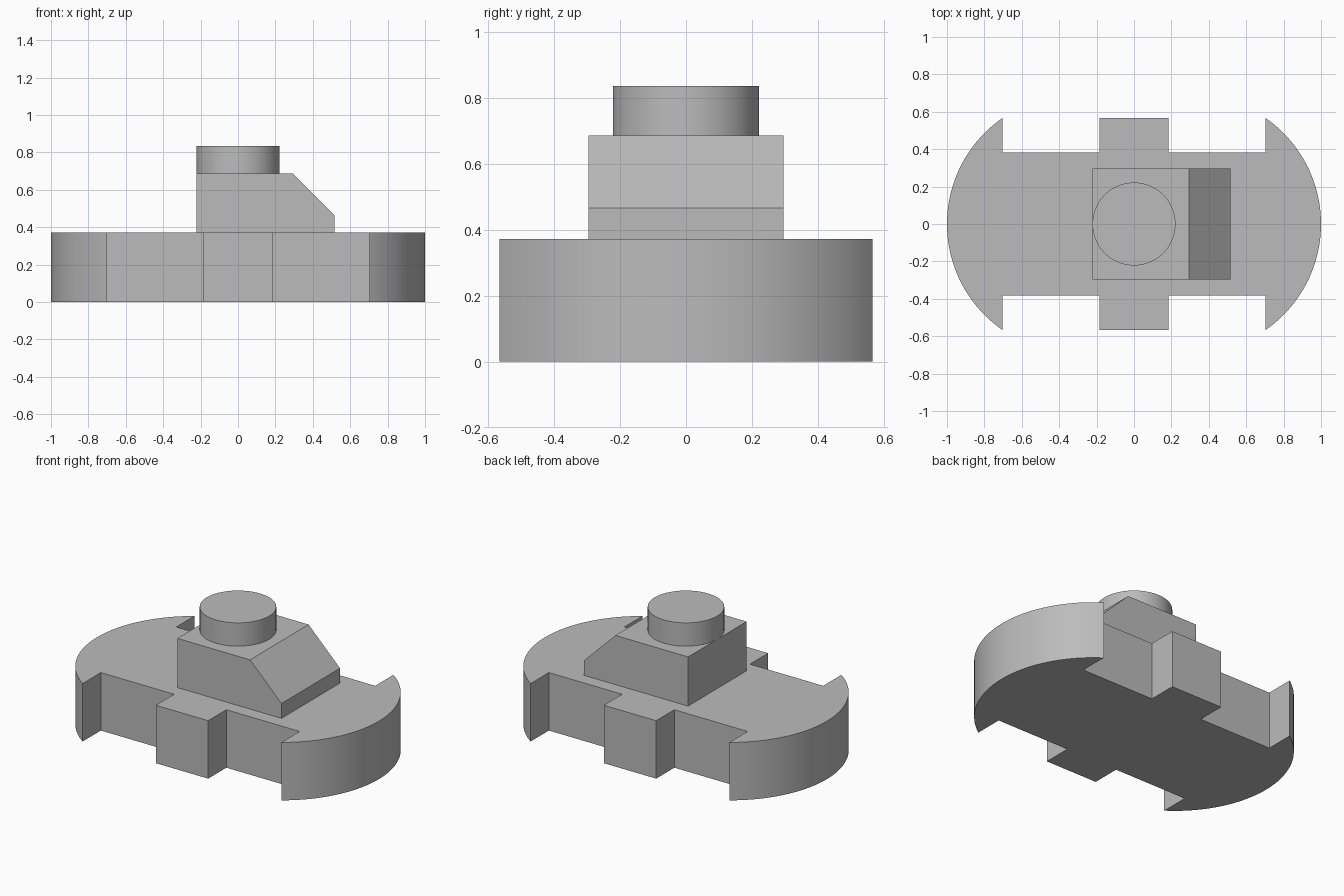
import bpy, bmesh, math

cube = bpy.data.objects.get("Cube")
if cube:
    bpy.data.objects.remove(cube, do_unlink=True)

grey = bpy.data.materials.new("plain grey")
grey.use_nodes = True
colour = (0.5, 0.5, 0.5, 1)
grey.diffuse_color = colour
grey.node_tree.nodes["Principled BSDF"].inputs["Base Color"].default_value = colour


def extrude(name, points, offset):
    """Extrude a closed 3D outline along an offset into a solid part."""
    bm = bmesh.new()
    face = bm.faces.new([bm.verts.new(p) for p in points])
    new = bmesh.ops.extrude_face_region(bm, geom=[face])["geom"]
    bmesh.ops.translate(bm, vec=offset, verts=[v for v in new if isinstance(v, bmesh.types.BMVert)])
    bmesh.ops.recalc_face_normals(bm, faces=bm.faces)
    mesh = bpy.data.meshes.new(name)
    bm.to_mesh(mesh)
    bm.free()
    obj = bpy.data.objects.new(name, mesh)
    bpy.context.collection.objects.link(obj)
    finish(obj)
    return obj


def finish(obj):
    obj.data.materials.append(grey)
    bpy.ops.object.select_all(action='DESELECT')
    obj.select_set(True)
    bpy.context.view_layer.objects.active = obj
    bpy.ops.object.shade_smooth_by_angle(angle=math.radians(30))


base_top, block_top, knob_top = 0.371, 0.686, 0.835
tip_x, tip_y, waist_y, tab_x = 0.704, 0.566, 0.382, 0.185

# Base: rounded ends with barbs, straight waist and a tab on each side
sagitta = 1 - tip_x
radius = (sagitta ** 2 + tip_y ** 2) / (2 * sagitta)
sweep = math.asin(tip_y / radius)
steps = 48
arc = []
for i in range(steps + 1):
    a = sweep * (2 * i / steps - 1)
    arc.append((1 - radius + radius * math.cos(a), radius * math.sin(a)))
half = [(tab_x, -tip_y), (tab_x, -waist_y), (tip_x, -waist_y)] + arc
half += [(tip_x, waist_y), (tab_x, waist_y), (tab_x, tip_y)]
outline = half + [(-x, -y) for x, y in half]
extrude("base", [(x, y, 0) for x, y in outline], (0, 0, base_top))

# Block with a sloped side
depth = 0.296
profile = [(-0.222, base_top), (0.515, base_top), (0.515, 0.466),
           (0.293, block_top), (-0.222, block_top)]
extrude("sloped_block", [(x, -depth, z) for x, z in profile], (0, 2 * depth, 0))

# Round knob on top
bpy.ops.mesh.primitive_cylinder_add(vertices=64, radius=0.222, depth=knob_top - block_top,
                                    location=(0, 0, (knob_top + block_top) / 2))
knob = bpy.context.object
knob.name = "round_knob"
finish(knob)
